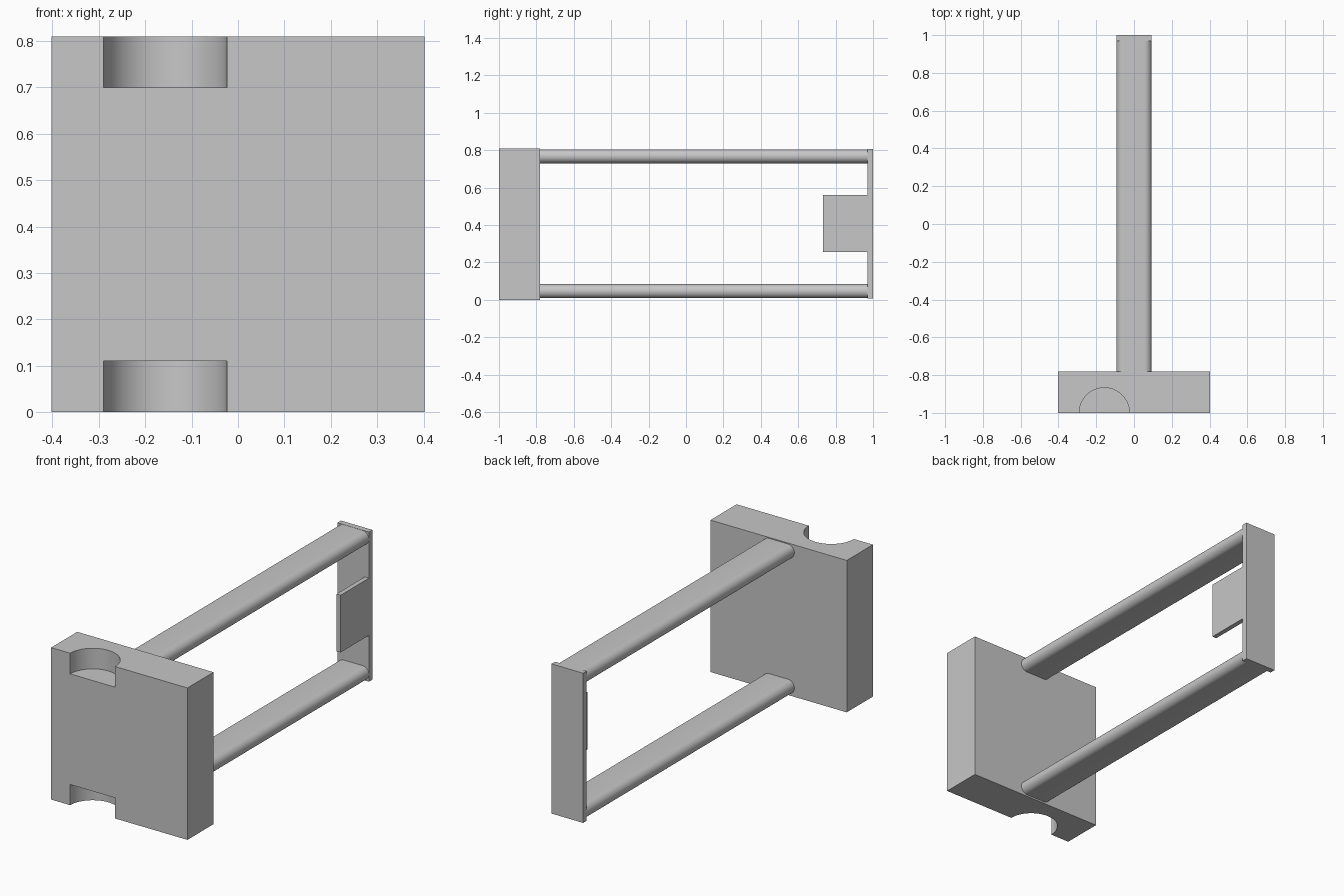
import bpy, bmesh, math

cube = bpy.data.objects.get("Cube")
if cube:
    bpy.data.objects.remove(cube, do_unlink=True)

grey = bpy.data.materials.new("plain_grey")
grey.use_nodes = True
colour = (0.57, 0.57, 0.57, 1)
grey.diffuse_color = colour
grey.node_tree.nodes["Principled BSDF"].inputs["Base Color"].default_value = colour


def prism(name, outline, axis, lo, hi):
    """Extrude a closed outline along y or z."""
    bm = bmesh.new()
    place = (lambda a, b: (a, lo, b)) if axis == "y" else (lambda a, b: (a, b, lo))
    face = bm.faces.new([bm.verts.new(place(a, b)) for a, b in outline])
    ext = bmesh.ops.extrude_face_region(bm, geom=[face])
    step = (0, hi - lo, 0) if axis == "y" else (0, 0, hi - lo)
    verts = [v for v in ext["geom"] if isinstance(v, bmesh.types.BMVert)]
    bmesh.ops.translate(bm, verts=verts, vec=step)
    bmesh.ops.recalc_face_normals(bm, faces=bm.faces)
    mesh = bpy.data.meshes.new(name)
    bm.to_mesh(mesh)
    bm.free()
    mesh.materials.append(grey)
    ob = bpy.data.objects.new(name, mesh)
    bpy.context.collection.objects.link(ob)
    bpy.ops.object.select_all(action="DESELECT")
    ob.select_set(True)
    bpy.context.view_layer.objects.active = ob
    bpy.ops.object.shade_smooth_by_angle(angle=math.radians(30))
    return ob


def rect(x0, x1, y0, y1):
    return [(x0, y0), (x1, y0), (x1, y1), (x0, y1)]


def arc(cx, cy, r, start, end, n=32):
    angles = [math.radians(start + (end - start) * i / n) for i in range(n + 1)]
    return [(cx + r * math.cos(a), cy + r * math.sin(a)) for a in angles]


HEIGHT, FRONT, BLOCK_BACK = 0.81, -1.0, -0.78
NOTCH = 0.11
HALF = 0.093

# Head block: a plain middle layer between two layers with a half-round notch
full = rect(-0.402, 0.402, FRONT, BLOCK_BACK)
notched = ([(-0.402, FRONT)] + arc(-0.157, FRONT, 0.133, 180, 0)
           + [(0.402, FRONT), (0.402, BLOCK_BACK), (-0.402, BLOCK_BACK)])
prism("block_middle", full, "z", NOTCH, HEIGHT - NOTCH)
prism("block_bottom", notched, "z", 0, NOTCH)
prism("block_top", notched, "z", HEIGHT - NOTCH, HEIGHT)

# Two long bars with rounded sides
radius = 0.0375
for name, z in (("lower_bar", 0.0465), ("upper_bar", HEIGHT - 0.0425)):
    outline = (arc(HALF - radius, z, radius, -90, 90, 16)
               + arc(radius - HALF, z, radius, 90, 270, 16))
    prism(name, outline, "y", BLOCK_BACK, 0.972)

# Plate joining the bars at the back, with a tab on its left edge
prism("end_plate", rect(-HALF, HALF, 0.008, 0.806), "y", 0.97, 1.0)
prism("tab", rect(HALF - 0.025, HALF, 0.255, 0.56), "y", 0.732, 0.972)
